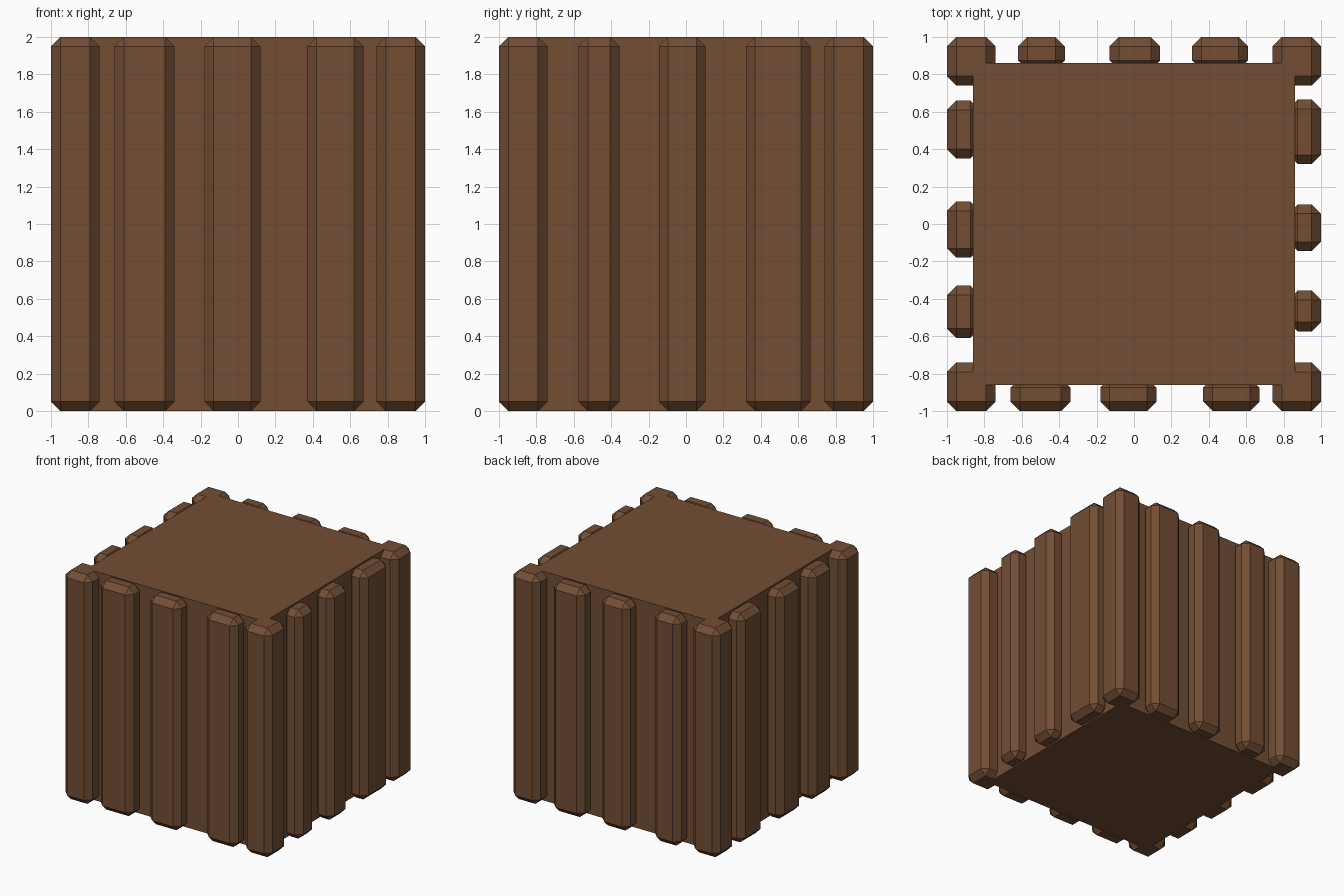
import bpy, bmesh
from mathutils import Matrix

if "Cube" in bpy.data.objects:
    bpy.data.objects.remove(bpy.data.objects["Cube"])

wood = bpy.data.materials.new("brown_wood")
wood.diffuse_color = (0.17, 0.076, 0.034, 1)
wood.use_nodes = True
wood.node_tree.nodes["Principled BSDF"].inputs["Base Color"].default_value = wood.diffuse_color


def box(name, x0, x1, y0, y1, bevel=0.05):
    """Full-height box with single-segment chamfered edges."""
    bm = bmesh.new()
    size = Matrix.Diagonal((x1 - x0, y1 - y0, 2, 1))
    centre = Matrix.Translation(((x0 + x1) / 2, (y0 + y1) / 2, 1))
    bmesh.ops.create_cube(bm, size=1, matrix=centre @ size)
    if bevel:
        bmesh.ops.bevel(bm, geom=bm.edges[:], offset=bevel, segments=1,
                        affect='EDGES', profile=0.5)
    mesh = bpy.data.meshes.new(name)
    bm.to_mesh(mesh)
    bm.free()
    mesh.materials.append(wood)
    obj = bpy.data.objects.new(name, mesh)
    bpy.context.collection.objects.link(obj)


# Solid core
CORE = 0.86
box("core", -CORE, CORE, -CORE, CORE, 0)

# Corner posts
for sx in (-1, 1):
    for sy in (-1, 1):
        xs = sorted((sx, sx * 0.74))
        ys = sorted((sy, sy * 0.74))
        box("corner_post", *xs, *ys)

# Uneven vertical planks, sunk into the core on each side
INNER = 0.825
planks = {
    "front": [(-0.66, -0.34), (-0.18, 0.12), (0.37, 0.67)],
    "back": [(-0.62, -0.37), (-0.13, 0.14), (0.31, 0.61)],
    "left": [(-0.61, -0.33), (-0.18, 0.12), (0.35, 0.66)],
    "right": [(-0.575, -0.355), (-0.145, 0.105), (0.32, 0.665)],
}
for side, spans in planks.items():
    depth = (-1, -INNER) if side in ("front", "left") else (INNER, 1)
    for span in spans:
        if side in ("front", "back"):
            box(side + "_plank", *span, *depth)
        else:
            box(side + "_plank", *depth, *span)
